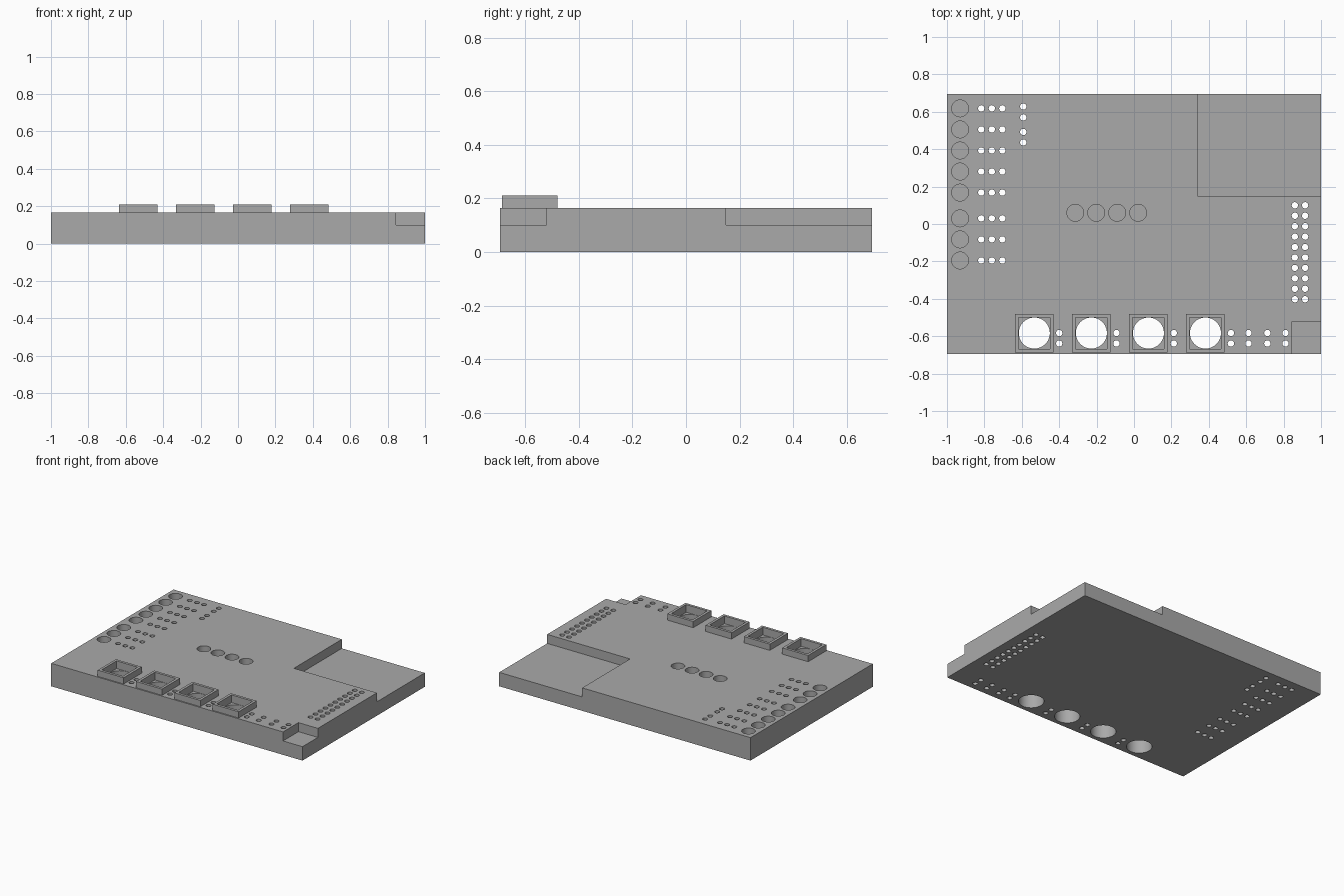
import bpy
import bmesh
import math
from mathutils import Matrix

cube = bpy.data.objects.get("Cube")
if cube:
    bpy.data.objects.remove(cube, do_unlink=True)

TOP, LEDGE, RIM, POCKET = 0.165, 0.10, 0.21, 0.155
HX, HY = 1.0, 0.695

grey = bpy.data.materials.new("plain grey")
grey.use_nodes = True
GREY = (0.4, 0.4, 0.4, 1)
grey.diffuse_color = GREY
grey.node_tree.nodes["Principled BSDF"].inputs["Base Color"].default_value = GREY


def add_box(bm, x0, x1, y0, y1, z0, z1):
    m = Matrix.Translation(((x0 + x1) / 2, (y0 + y1) / 2, (z0 + z1) / 2))
    m = m @ Matrix.Diagonal((x1 - x0, y1 - y0, z1 - z0, 1))
    bmesh.ops.create_cube(bm, size=1, matrix=m)


def add_square(bm, x, y, half, z0, z1):
    add_box(bm, x - half, x + half, y - half, y + half, z0, z1)


def add_cylinder(bm, x, y, r, z0, z1, sides=32):
    bmesh.ops.create_cone(bm, cap_ends=True, segments=sides, radius1=r, radius2=r,
                          depth=z1 - z0, matrix=Matrix.Translation((x, y, (z0 + z1) / 2)))


def finish(bm, name):
    mesh = bpy.data.meshes.new(name)
    bm.to_mesh(mesh)
    bm.free()
    mesh.materials.append(grey)
    ob = bpy.data.objects.new(name, mesh)
    bpy.context.collection.objects.link(ob)
    return ob


def combine(target, bm, operation):
    tool = finish(bm, "helper")
    tool.hide_render = True
    mod = target.modifiers.new("combine", 'BOOLEAN')
    mod.operation, mod.solver, mod.object = operation, 'EXACT', tool
    bpy.context.view_layer.objects.active = target
    bpy.ops.object.modifier_apply(modifier=mod.name)
    bpy.data.objects.remove(tool, do_unlink=True)


# Housing plate
bm = bmesh.new()
add_box(bm, -HX, HX, -HY, HY, 0, TOP)
housing = finish(bm, "housing_plate")

# Raised square collars
collars = [-0.533 + 0.305 * i for i in range(4)]
COLLAR_Y = -0.583
bm = bmesh.new()
for x in collars:
    add_square(bm, x, COLLAR_Y, 0.103, 0.05, RIM)
combine(housing, bm, 'UNION')

# Two corner ledges and the square pockets in the collars
bm = bmesh.new()
add_box(bm, 0.34, 1.1, 0.15, 0.8, LEDGE, 0.3)
add_box(bm, 0.845, 1.1, -0.8, -0.52, LEDGE, 0.3)
for x in collars:
    add_square(bm, x, COLLAR_Y, 0.084, POCKET, 0.3)
combine(housing, bm, 'DIFFERENCE')

# Blind round recesses and through holes
bm = bmesh.new()
rows = [0.618 - 0.1125 * i for i in range(5)] + [0.03 - 0.1125 * i for i in range(3)]
recesses = [(-0.93, y) for y in rows] + [(-0.314 + 0.112 * i, 0.06) for i in range(4)]
for x, y in recesses:
    add_cylinder(bm, x, y, 0.045, LEDGE, 0.3)
for x in collars:
    add_cylinder(bm, x, COLLAR_Y, 0.083, -0.1, 0.3, 48)

pins = [(x, y) for x in (-0.817, -0.76, -0.704) for y in rows]
pins += [(-0.592, y) for y in (0.628, 0.57, 0.492, 0.436)]
pins += [(x, 0.1 - 0.0558 * i) for x in (0.86, 0.915) for i in range(10)]
pins += [(x, y) for x in (-0.4, -0.094, 0.213, 0.518, 0.612, 0.713, 0.81)
         for y in (-0.583, -0.639)]
for x, y in pins:
    add_cylinder(bm, x, y, 0.017, -0.1, 0.3, 20)
combine(housing, bm, 'DIFFERENCE')

# Crisp edges, smooth hole walls
bpy.ops.object.select_all(action='DESELECT')
housing.select_set(True)
bpy.context.view_layer.objects.active = housing
bpy.ops.object.shade_smooth_by_angle(angle=math.radians(30))
